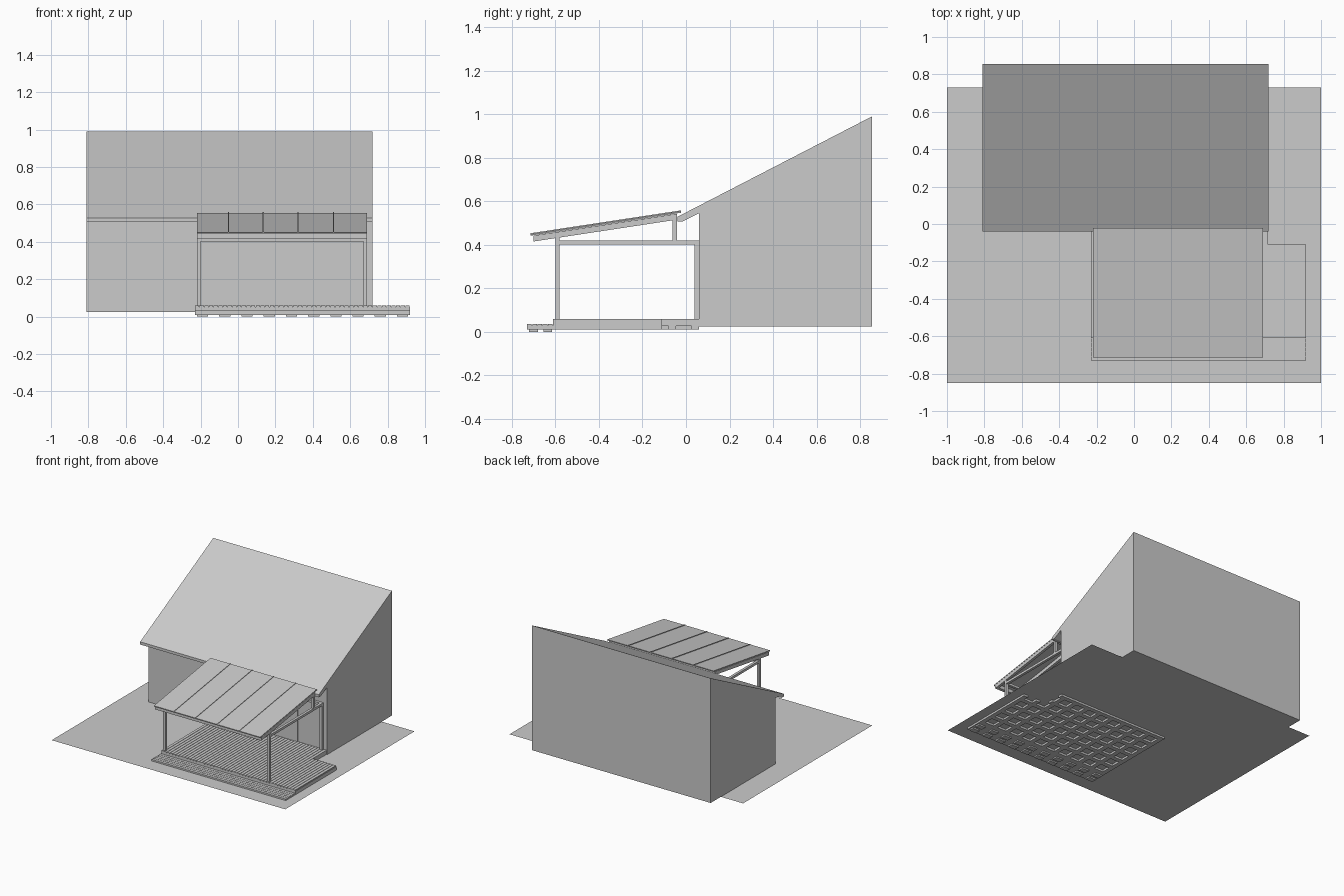
import bpy, bmesh

cube = bpy.data.objects.get("Cube")
if cube:
    bpy.data.objects.remove(cube, do_unlink=True)

# One matte grey for everything
grey = bpy.data.materials.new("pale_grey")
grey.use_nodes = True
COLOUR = (0.6, 0.6, 0.6, 1)
grey.diffuse_color = COLOUR
grey.node_tree.nodes["Principled BSDF"].inputs["Base Color"].default_value = COLOUR


def finish(name, bm):
    bmesh.ops.recalc_face_normals(bm, faces=bm.faces)
    mesh = bpy.data.meshes.new(name)
    bm.to_mesh(mesh)
    bm.free()
    mesh.materials.append(grey)
    obj = bpy.data.objects.new(name, mesh)
    bpy.context.collection.objects.link(obj)
    return obj


def extrude_profile(bm, x0, x1, profile):
    """Sweep a closed (y, z) profile from x0 to x1."""
    face = bm.faces.new([bm.verts.new((x0, y, z)) for y, z in profile])
    new = bmesh.ops.extrude_face_region(bm, geom=[face], use_keep_orig=True)["geom"]
    verts = [v for v in new if isinstance(v, bmesh.types.BMVert)]
    bmesh.ops.translate(bm, verts=verts, vec=(x1 - x0, 0, 0))


def add_box(bm, x, y, z):
    extrude_profile(bm, x[0], x[1], [(y[0], z[0]), (y[1], z[0]), (y[1], z[1]), (y[0], z[1])])


def box(name, x, y, z):
    bm = bmesh.new()
    add_box(bm, x, y, z)
    return finish(name, bm)


def spread(start, end, count):
    return [start + (end - start) * i / (count - 1) for i in range(count)]


LEFT, RIGHT = -0.22, 0.69            # canopy sides
DECK_X0, DECK_X1, WING_X = -0.23, 0.92, 0.715
STEP_Y, DECK_Y, WING_Y, WALL_Y = -0.73, -0.61, -0.11, 0.06
GROUND = 0.025

# Ground sheet
bm = bmesh.new()
bm.faces.new([bm.verts.new((x, y, GROUND))
              for x, y in ((-1, -0.85), (1, -0.85), (1, 0.73), (-1, 0.73))])
finish("ground_sheet", bm)

# House: sloped solid with a projecting eave
bm = bmesh.new()
extrude_profile(bm, -0.81, 0.72, [
    (WALL_Y, GROUND), (0.855, GROUND), (0.855, 0.99),
    (-0.04, 0.528), (-0.04, 0.507), (-0.015, 0.507), (WALL_Y, 0.545)])
finish("house", bm)
box("wall_panel", (-0.06, 0.47), (WALL_Y - 0.004, WALL_Y), (0.06, 0.40))

# Deck base and its side wing
box("deck_base", (DECK_X0, WING_X), (DECK_Y, WALL_Y), (GROUND + 0.001, 0.052))
box("wing_base", (WING_X, DECK_X1), (DECK_Y, WING_Y), (GROUND + 0.001, 0.052))
box("step_base", (DECK_X0, DECK_X1), (STEP_Y, DECK_Y), (0.01, 0.03))

# Deck boards run front to back
bm = bmesh.new()
count = 46
pitch = (DECK_X1 - DECK_X0) / count
for i in range(count):
    x = DECK_X0 + i * pitch
    back = WALL_Y if x + pitch < WING_X + 0.01 else WING_Y
    add_box(bm, (x, x + pitch - 0.003), (DECK_Y, back), (0.052, 0.06))
finish("deck_boards", bm)

# Step boards run sideways
bm = bmesh.new()
for y in spread(STEP_Y, DECK_Y - 0.024, 5):
    add_box(bm, (DECK_X0, DECK_X1), (y, y + 0.021), (0.03, 0.037))
finish("step_boards", bm)

# Joist lattice below the deck
bm = bmesh.new()
W = 0.035
for x in spread(DECK_X0, DECK_X1 - W, 11):
    back = WALL_Y if x + W < WING_X + 0.03 else WING_Y
    add_box(bm, (x, x + W), (DECK_Y, back), (0.01, GROUND + 0.002))
for y in spread(DECK_Y, WALL_Y - W, 7):
    side = DECK_X1 if y + W < WING_Y + 0.02 else WING_X
    add_box(bm, (DECK_X0, side), (y, y + W), (0.01, GROUND + 0.002))
finish("deck_joists", bm)

# Feet under the step
bm = bmesh.new()
for x in spread(DECK_X0 + 0.01, DECK_X1 - 0.07, 10):
    for y in (-0.72, -0.655):
        add_box(bm, (x, x + 0.06), (y, y + 0.04), (0, 0.01))
finish("step_feet", bm)

# Canopy frame: posts, side beams and cross beams
T = 0.02
sides = {"right": (LEFT, LEFT + T), "left": (RIGHT - T, RIGHT)}
for side, x in sides.items():
    box(side + "_front_post", x, (-0.60, -0.58), (0.06, 0.435))
    box(side + "_back_post", x, (0.04, WALL_Y), (0.06, 0.405))
    box(side + "_side_beam", x, (-0.60, WALL_Y), (0.402, 0.42))
    box(side + "_upper_post", x, (-0.062, -0.042), (0.42, 0.535))
box("front_beam", (LEFT, RIGHT), (-0.60, -0.58), (0.402, 0.42))
box("back_beam", (LEFT, RIGHT), (0.04, WALL_Y), (0.402, 0.42))


# Sloped canopy roof
def slope(y):
    return 0.446 + (y + 0.715) * 0.152


def sloped(bm, x0, x1, y0, y1, low, high):
    extrude_profile(bm, x0, x1, [
        (y0, slope(y0) + low), (y1, slope(y1) + low),
        (y1, slope(y1) + high), (y0, slope(y0) + high)])


seams = (-0.05, 0.135, 0.32, 0.51)
bm = bmesh.new()
sloped(bm, LEFT, RIGHT, -0.715, -0.022, -0.004, 0.003)
finish("canopy_sheet", bm)

bm = bmesh.new()
for x in seams:
    sloped(bm, x - 0.003, x + 0.003, -0.715, -0.022, 0.003, 0.007)
finish("canopy_ribs", bm)

bm = bmesh.new()
for x in [LEFT + T / 2, *seams, RIGHT - T / 2]:
    sloped(bm, x - T / 2, x + T / 2, -0.70, -0.042, -0.033, -0.006)
for y in (-0.70, -0.062):
    sloped(bm, LEFT, RIGHT, y, y + T, -0.033, -0.006)
finish("canopy_rafters", bm)
